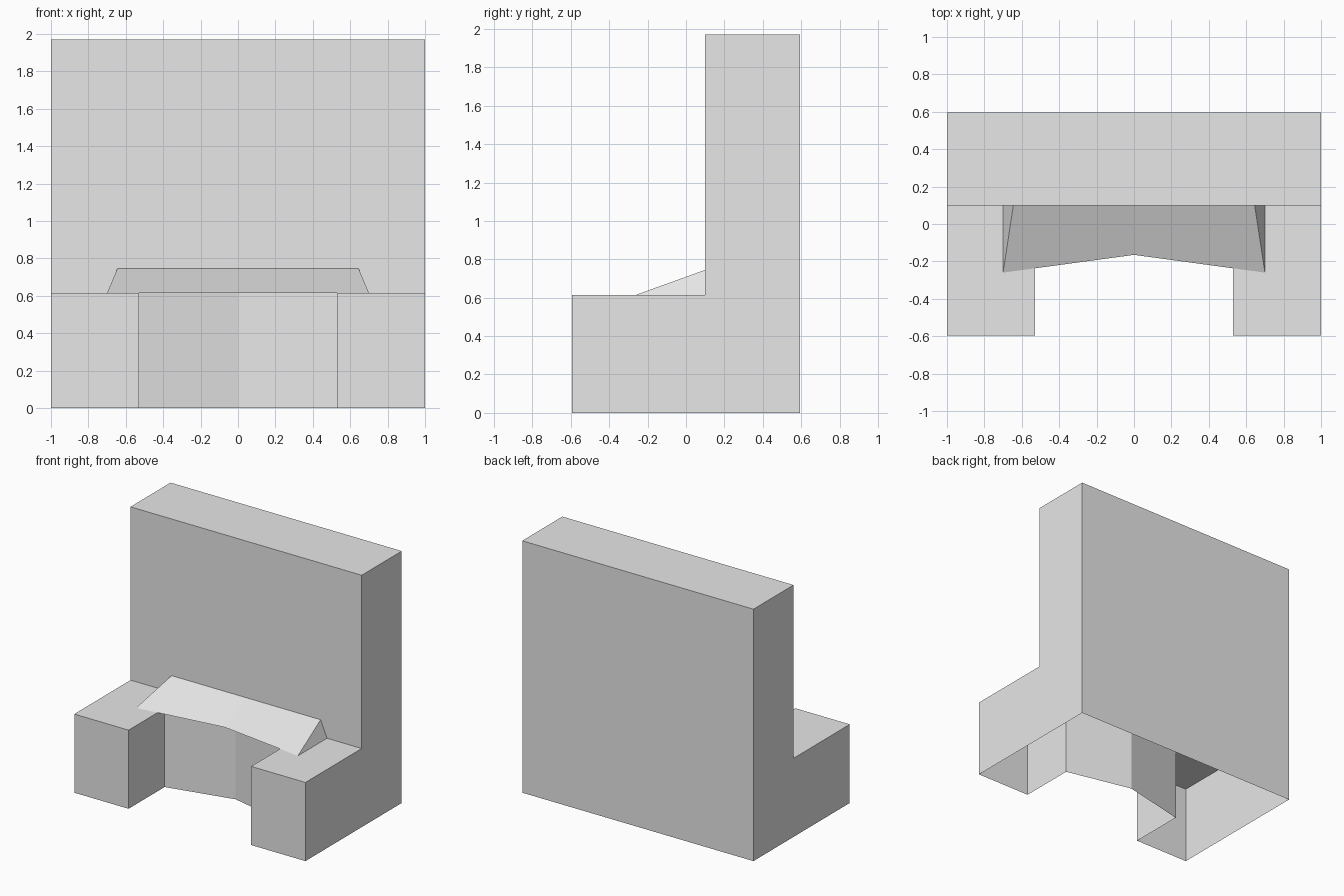
import bpy
import bmesh

cube = bpy.data.objects.get("Cube")
if cube:
    bpy.data.objects.remove(cube, do_unlink=True)

# Single grey finish
grey = bpy.data.materials.new("light_grey")
grey.use_nodes = True
grey.diffuse_color = (0.8, 0.8, 0.8, 1)
grey.node_tree.nodes["Principled BSDF"].inputs["Base Color"].default_value = (0.8, 0.8, 0.8, 1)


def build(name, polygons):
    """Join polygons into one welded flat-shaded surface."""
    bm = bmesh.new()
    for poly in polygons:
        bm.faces.new([bm.verts.new(p) for p in poly])
    bmesh.ops.remove_doubles(bm, verts=bm.verts, dist=0.0005)
    bmesh.ops.recalc_face_normals(bm, faces=bm.faces)
    mesh = bpy.data.meshes.new(name)
    bm.to_mesh(mesh)
    bm.free()
    mesh.materials.append(grey)
    obj = bpy.data.objects.new(name, mesh)
    bpy.context.collection.objects.link(obj)
    return obj


def mirrored(half):
    """Complete a left-right symmetric outline from its +x half."""
    return half + [(-x, *rest) for x, *rest in reversed(half) if x > 0]


FRONT, BACK, WALL = -0.595, 0.595, 0.1
LEDGE, TOP = 0.615, 1.97
LEG, NOTCH, CENTRE = 0.53, -0.15, -0.03

# Body: hollow shell open underneath, with a notched ledge and a tall back
outline = mirrored([(0, CENTRE), (LEG, NOTCH), (LEG, FRONT), (1, FRONT), (1, WALL)])
faces = [[(x, y, LEDGE) for x, y in outline]]
for a, b in zip(outline, outline[1:] + outline[:1]):
    if abs(a[0]) == 1 and abs(b[0]) == 1:
        continue  # side panels and the open joint under the back
    faces.append([(*a, 0), (*b, 0), (*b, LEDGE), (*a, LEDGE)])

# L-shaped side panels
profile = [(FRONT, 0), (BACK, 0), (BACK, TOP), (WALL, TOP), (WALL, LEDGE), (FRONT, LEDGE)]
faces += [[(s, y, z) for y, z in profile] for s in (1, -1)]

# Back panel, top and front panel of the tall back
for (y0, z0), (y1, z1) in zip(profile[1:4], profile[2:5]):
    faces.append([(-1, y0, z0), (1, y0, z0), (1, y1, z1), (-1, y1, z1)])
build("body", faces)

# Sloped hood over the ledge, creased along its centre line
WIDE, NARROW, HOOD_TOP = 0.70, 0.645, 0.745
TIP, MID = -0.26, -0.165
lip = MID + (TIP - MID) * LEG / WIDE
hood = []
for s in (1, -1):
    tip, peak = (s * WIDE, TIP, LEDGE), (s * NARROW, WALL, HOOD_TOP)
    hood.append([(0, MID, LEDGE), tip, peak, (0, WALL, HOOD_TOP)])
    hood.append([tip, (s * WIDE, WALL, LEDGE), peak])
    # underside of the overhanging lip
    hood.append([(0, MID, LEDGE), (s * LEG, lip, LEDGE),
                 (s * LEG, NOTCH, LEDGE), (0, CENTRE, LEDGE)])
build("sloped_hood", hood)
